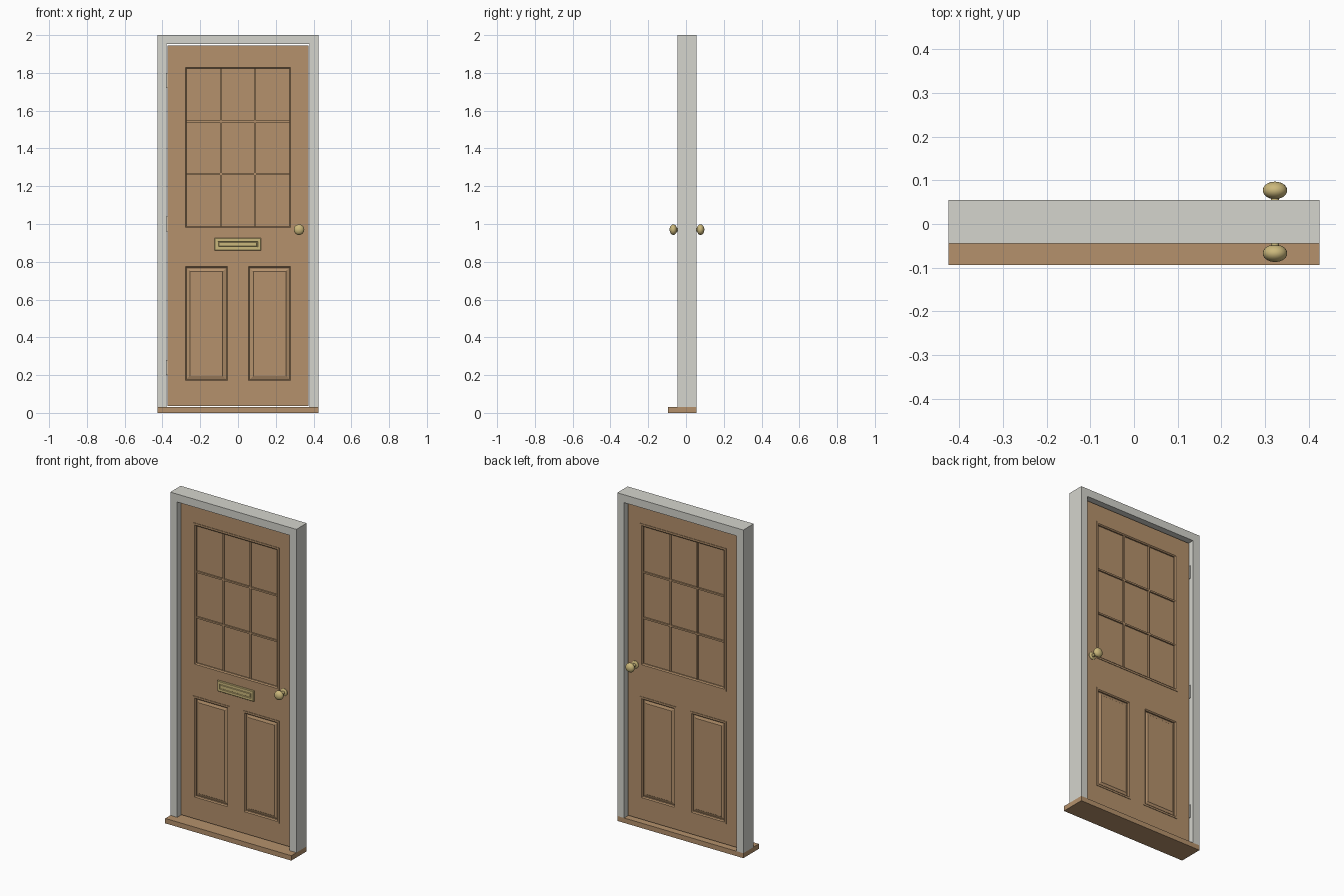
import bpy, bmesh, math
from mathutils import Matrix, Vector

if "Cube" in bpy.data.objects:
    bpy.data.objects.remove(bpy.data.objects["Cube"])


def material(name, rgb):
    m = bpy.data.materials.new(name)
    m.diffuse_color = (*rgb, 1)
    m.use_nodes = True
    m.node_tree.nodes["Principled BSDF"].inputs["Base Color"].default_value = m.diffuse_color
    return m


WOOD = material("warm wood", (0.46, 0.285, 0.15))
PAINT = material("pale grey paint", (0.66, 0.66, 0.61))
BRASS = material("brass", (0.60, 0.48, 0.20))

MID_Y = 0.005          # centre plane of frame and door
HALF_T = 0.021         # half the door thickness
RECESS = 0.011         # depth of the panel recesses
PANELS = [(-0.29, 0.29, 0.97, 1.84), (-0.29, -0.045, 0.16, 0.785), (0.045, 0.29, 0.16, 0.785)]


def finish(name, bm, mat, smooth=False):
    bmesh.ops.recalc_face_normals(bm, faces=bm.faces)
    me = bpy.data.meshes.new(name)
    bm.to_mesh(me)
    bm.free()
    me.materials.append(mat)
    ob = bpy.data.objects.new(name, me)
    bpy.context.collection.objects.link(ob)
    if smooth:
        bpy.ops.object.select_all(action='DESELECT')
        ob.select_set(True)
        bpy.context.view_layer.objects.active = ob
        bpy.ops.object.shade_smooth_by_angle(angle=math.radians(35))
    return ob


def add_box(bm, x0, x1, y0, y1, z0, z1):
    mid = Vector((x0 + x1, y0 + y1, z0 + z1)) / 2
    bmesh.ops.create_cube(bm, size=1, matrix=Matrix.Translation(mid)
                          @ Matrix.Diagonal((x1 - x0, y1 - y0, z1 - z0, 1)))


def add_rings(bm, rect, profile, side, cap=False, close=False):
    """Mitred rectangle sweep: profile points are (inset, height above the door face)."""
    x0, x1, z0, z1 = rect
    rings = []
    for i, h in profile:
        y = MID_Y + side * (HALF_T + h)
        rings.append([bm.verts.new(p) for p in ((x0 + i, y, z0 + i), (x1 - i, y, z0 + i),
                                                (x1 - i, y, z1 - i), (x0 + i, y, z1 - i))])
    pairs = list(zip(rings, rings[1:])) + ([(rings[-1], rings[0])] if close else [])
    for a, b in pairs:
        for k in range(4):
            n = (k + 1) % 4
            bm.faces.new((a[k], a[n], b[n], b[k]))
    if cap:
        bm.faces.new(rings[-1])


# Frame: one upside-down U, extruded through its depth
bm = bmesh.new()
outline = [(-0.425, 0.03), (-0.425, 2), (0.425, 2), (0.425, 0.03),
           (0.379, 0.03), (0.379, 1.952), (-0.379, 1.952), (-0.379, 0.03)]
face = bm.faces.new([bm.verts.new((x, -0.045, z)) for x, z in outline])
ext = bmesh.ops.extrude_face_region(bm, geom=[face])
bmesh.ops.translate(bm, vec=(0, 0.1, 0), verts=[v for v in ext['geom'] if isinstance(v, bmesh.types.BMVert)])
finish("frame", bm, PAINT)

# Sill
bm = bmesh.new()
add_box(bm, -0.425, 0.425, -0.094, 0.055, 0, 0.03)
finish("sill", bm, WOOD)

# Door leaf with panel recesses cut into both faces
bm = bmesh.new()
add_box(bm, -0.372, 0.372, MID_Y - HALF_T, MID_Y + HALF_T, 0.037, 1.945)
door = finish("door_leaf", bm, WOOD)
bm = bmesh.new()
for x0, x1, z0, z1 in PANELS:
    for s in (-1, 1):
        ya, yb = sorted((MID_Y + s * (HALF_T - RECESS), MID_Y + s * 0.05))
        add_box(bm, x0, x1, ya, yb, z0, z1)
cutter = finish("recess_cutter", bm, WOOD)
cutter.hide_render = True
mod = door.modifiers.new("recesses", 'BOOLEAN')
mod.operation = 'DIFFERENCE'
mod.solver = 'EXACT'
mod.object = cutter
bpy.context.view_layer.objects.active = door
bpy.ops.object.modifier_apply(modifier=mod.name)
bpy.data.objects.remove(cutter)

# Mouldings around every panel
bm = bmesh.new()
moulding = [(0, -RECESS), (0, 0.003), (0.011, 0.003), (0.017, -0.003), (0.017, -RECESS)]
for rect in PANELS:
    for s in (-1, 1):
        add_rings(bm, rect, moulding, s, close=True)
finish("panel_mouldings", bm, WOOD)

# Raised fields in the lower panels
bm = bmesh.new()
for rect in PANELS[1:]:
    for s in (-1, 1):
        add_rings(bm, rect, [(0.018, -RECESS), (0.034, -0.005), (0.036, -0.003)], s, cap=True)
finish("raised_fields", bm, WOOD)

# Glazing bars of the upper panel
bm = bmesh.new()
for s in (-1, 1):
    ya, yb = sorted((MID_Y + s * (HALF_T - RECESS), MID_Y + s * (HALF_T - 0.002)))
    for x in (-0.091, 0.091):
        add_box(bm, x - 0.005, x + 0.005, ya, yb, 0.987, 1.823)
    for z in (1.265, 1.543):
        for xa, xb in ((-0.273, -0.096), (-0.086, 0.086), (0.096, 0.273)):
            add_box(bm, xa, xb, ya, yb, z - 0.005, z + 0.005)
finish("glazing_bars", bm, WOOD)

# Letter plate with a framed flap
bm = bmesh.new()
add_rings(bm, (-0.124, 0.122, 0.86, 0.925),
          [(0, 0), (0, 0.006), (0.003, 0.009), (0.017, 0.009), (0.019, 0.005), (0.021, 0.005),
           (0.023, 0.008)], -1, cap=True)
finish("letter_plate", bm, BRASS)

# Knobs on both faces: rose, neck and flattened ball turned as one profile
knob = [(0, 0), (0.022, 0), (0.022, 0.003), (0.018, 0.006), (0.009, 0.008), (0.009, 0.033)]
ball = [(0.028 * math.sin(a), 0.051 - 0.02 * math.cos(a))
        for a in (math.radians(d) for d in range(24, 181, 12))]
for name, s in (("front_knob", -1), ("back_knob", 1)):
    bm = bmesh.new()
    vs = [bm.verts.new((r, s * h, 0)) for r, h in knob + ball]
    es = [bm.edges.new(p) for p in zip(vs, vs[1:])]
    bmesh.ops.spin(bm, geom=vs + es, cent=(0, 0, 0), axis=(0, 1, 0),
                   angle=math.tau, steps=24)
    bmesh.ops.remove_doubles(bm, verts=bm.verts, dist=0.0003)
    bmesh.ops.translate(bm, verts=bm.verts, vec=(0.323, MID_Y + s * HALF_T, 0.97))
    finish(name, bm, BRASS, smooth=True)

# Hinges in the gap between leaf and frame
bm = bmesh.new()
for z in (0.24, 1.0, 1.76):
    add_box(bm, -0.3785, -0.3725, MID_Y - 0.015, MID_Y + 0.03, z - 0.04, z + 0.04)
finish("hinges", bm, PAINT)
